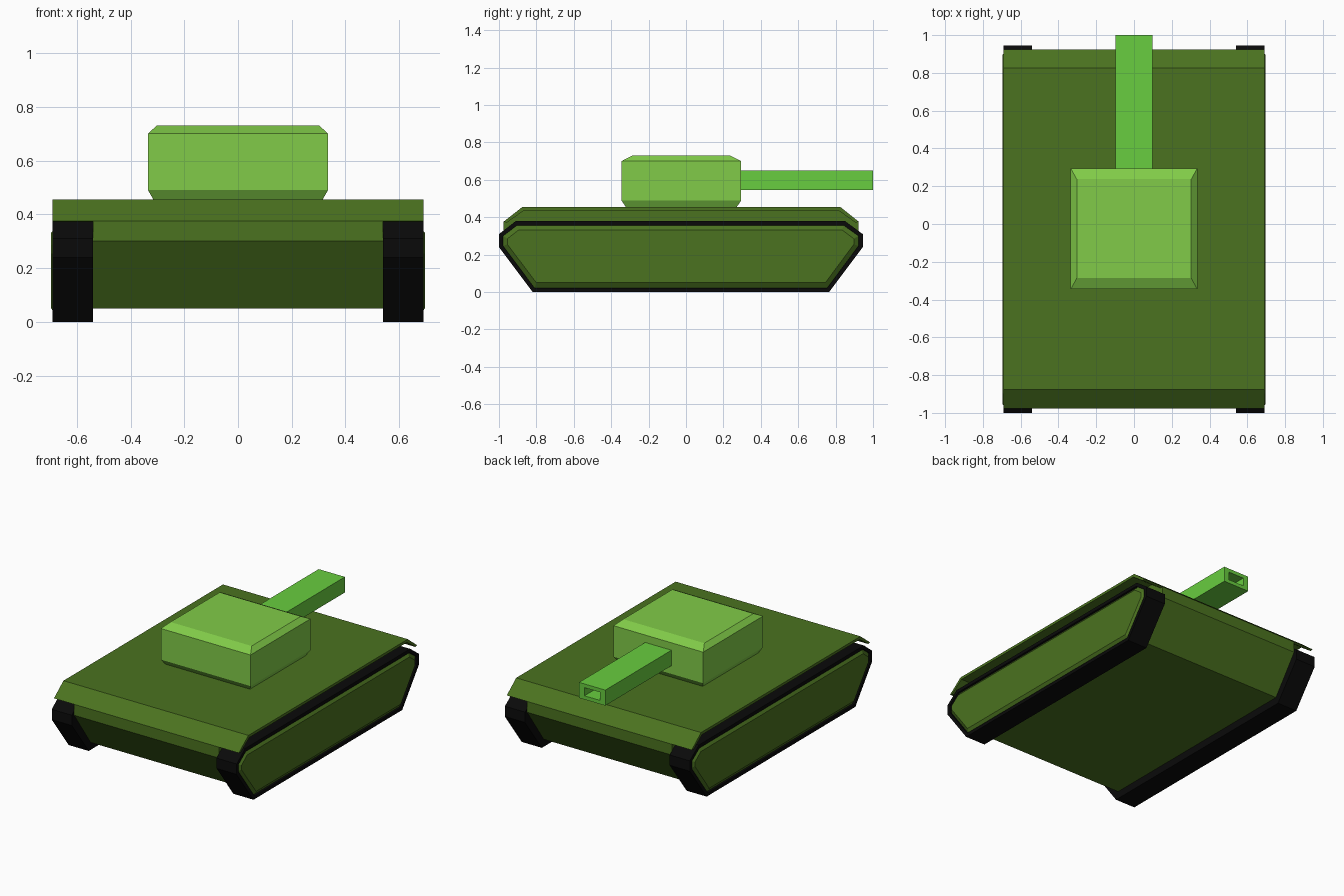
import bpy, bmesh

if "Cube" in bpy.data.objects:
    bpy.data.objects.remove(bpy.data.objects["Cube"])


def material(name, rgb):
    m = bpy.data.materials.new(name)
    m.diffuse_color = (*rgb, 1)
    m.use_nodes = True
    m.node_tree.nodes["Principled BSDF"].inputs["Base Color"].default_value = m.diffuse_color
    return m


OLIVE = material("olive_green", (0.07, 0.17, 0.014))
BLACK = material("track_black", (0.003, 0.003, 0.003))
LIGHT = material("light_green", (0.22, 0.60, 0.065))
BRIGHT = material("bright_green", (0.14, 0.61, 0.05))


def loft(name, rings, mat):
    """Skin matching rings of points and cap both ends."""
    bm = bmesh.new()
    loops = [[bm.verts.new(p) for p in ring] for ring in rings]
    n = len(loops[0])
    for a, b in zip(loops, loops[1:]):
        for i in range(n):
            j = (i + 1) % n
            bm.faces.new((a[i], a[j], b[j], b[i]))
    bm.faces.new(loops[0])
    bm.faces.new(loops[-1])
    bmesh.ops.recalc_face_normals(bm, faces=bm.faces)
    mesh = bpy.data.meshes.new(name)
    bm.to_mesh(mesh)
    bm.free()
    mesh.materials.append(mat)
    ob = bpy.data.objects.new(name, mesh)
    bpy.context.collection.objects.link(ob)
    return ob


def side(profile, x):
    """A (y, z) profile placed at a given x."""
    return [(x, y, z) for y, z in profile]


def rect_z(hx, y0, y1, z):
    return [(-hx, y0, z), (hx, y0, z), (hx, y1, z), (-hx, y1, z)]


def rect_y(hx, z0, z1, y):
    return [(-hx, y, z0), (hx, y, z0), (hx, y, z1), (-hx, y, z1)]


# Hull between the tracks
hull = [(-0.80, 0.05), (0.745, 0.05), (0.922, 0.30), (0.922, 0.375),
        (0.82, 0.445), (-0.87, 0.445), (-0.975, 0.375), (-0.975, 0.30)]
loft("hull", [side(hull, -0.54), side(hull, 0.54)], OLIVE)

# Thin deck sheet, bent down at both ends over the tracks
deck = [(-0.977, 0.375), (-0.875, 0.455), (0.825, 0.455), (0.925, 0.375),
        (0.905, 0.372), (0.815, 0.437), (-0.865, 0.437), (-0.957, 0.372)]
loft("deck", [side(deck, -0.69), side(deck, 0.69)], OLIVE)

# Tracks with a raised rim, and bulging side plates inside the rim
outer = [(-0.82, 0.0), (0.765, 0.0), (0.945, 0.24), (0.945, 0.31),
         (0.85, 0.38), (-0.91, 0.38), (-1.0, 0.31), (-1.0, 0.24)]
inner = [(-0.81, 0.022), (0.755, 0.022), (0.922, 0.247), (0.922, 0.30),
         (0.843, 0.357), (-0.903, 0.357), (-0.978, 0.30), (-0.978, 0.247)]
panel = [(-0.80, 0.05), (0.745, 0.05), (0.897, 0.255), (0.897, 0.285),
         (0.835, 0.332), (-0.895, 0.332), (-0.955, 0.285), (-0.955, 0.255)]
for label, s in (("left", -1), ("right", 1)):
    loft(f"{label}_track", [side(outer, s * 0.54), side(outer, s * 0.69),
                            side(inner, s * 0.69), side(inner, s * 0.67)], BLACK)
    loft(f"{label}_side_plate", [side(inner, s * 0.675),
                                 side(panel, s * 0.695)], OLIVE)

# Turret with chamfered top and bottom
loft("turret", [rect_z(0.312, -0.318, 0.268, 0.45),
                rect_z(0.335, -0.345, 0.295, 0.49),
                rect_z(0.335, -0.345, 0.295, 0.70),
                rect_z(0.303, -0.287, 0.237, 0.73)], LIGHT)

# Square gun barrel with a hollow muzzle
loft("gun_barrel", [rect_y(0.098, 0.545, 0.65, 0.28),
                    rect_y(0.098, 0.545, 0.65, 1.0),
                    rect_y(0.058, 0.57, 0.625, 1.0),
                    rect_y(0.058, 0.57, 0.625, 0.90)], BRIGHT)
